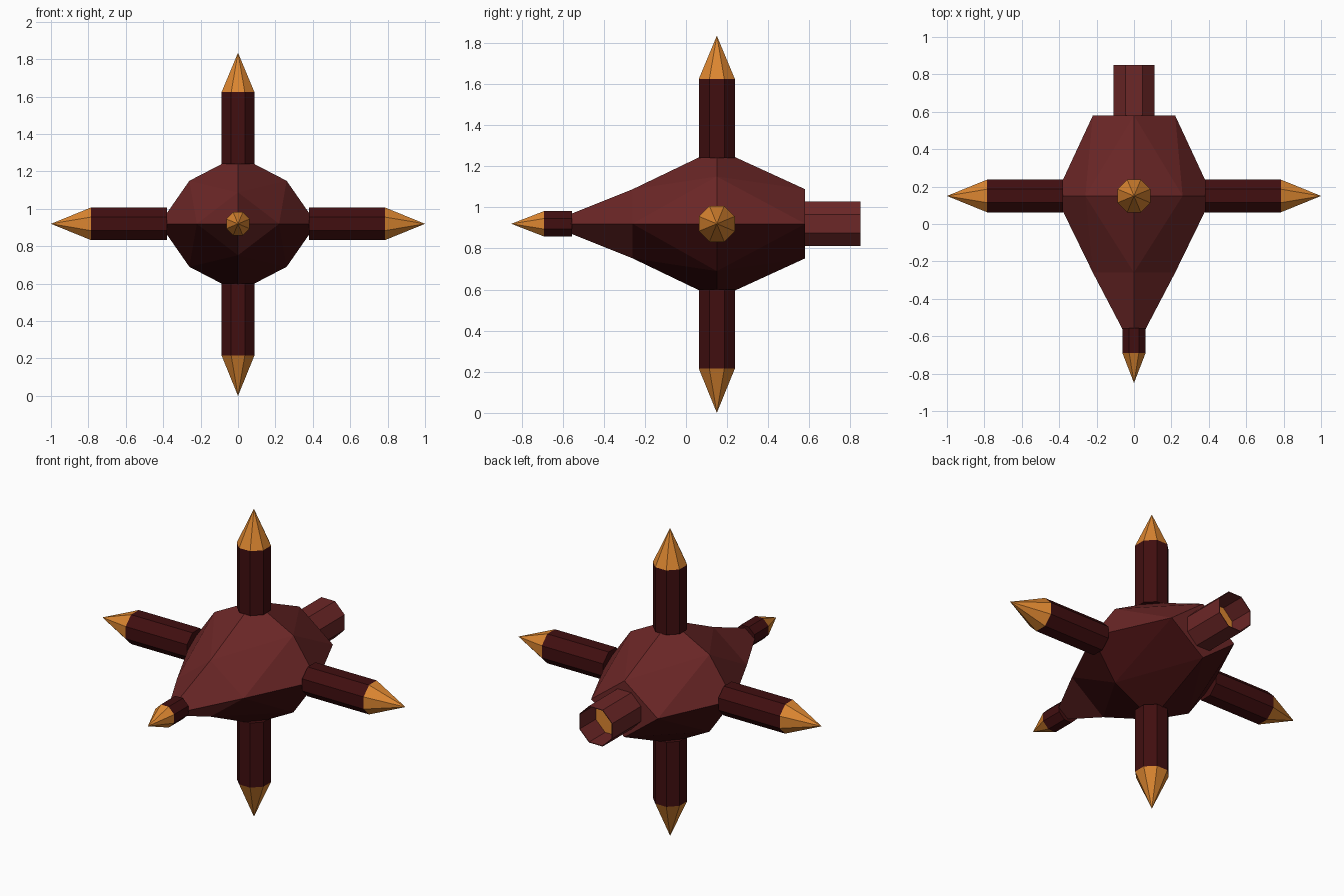
import bpy
import bmesh
from math import pi, cos
from mathutils import Matrix, Vector

if "Cube" in bpy.data.objects:
    bpy.data.objects.remove(bpy.data.objects["Cube"])

CENTRE = Vector((0, 0.15, 0.92))


def material(name, color):
    m = bpy.data.materials.new(name)
    m.use_nodes = True
    m.diffuse_color = (*color, 1)
    m.node_tree.nodes["Principled BSDF"].inputs["Base Color"].default_value = (*color, 1)
    return m


red = material("brick red", (0.15, 0.02, 0.02))
dark = material("dark red", (0.052, 0.0045, 0.005))
orange = material("orange", (0.72, 0.24, 0.03))


def finish(bm, name, mats):
    mesh = bpy.data.meshes.new(name)
    bm.to_mesh(mesh)
    bm.free()
    for m in mats:
        mesh.materials.append(m)
    obj = bpy.data.objects.new(name, mesh)
    bpy.context.collection.objects.link(obj)
    return obj


def lathe(name, direction, origin, rings, mats):
    """Eight-sided rings of (distance, half width, material of the band after it)."""
    bm = bmesh.new()
    spin = Vector(direction).to_track_quat('Z', 'Y').to_matrix().to_4x4()
    place = Matrix.Translation(origin) @ spin
    corner = 1 / cos(pi / 8)
    previous = None
    for dist, half, _ in rings:
        if half == 0:
            ring = [bm.verts.new(place @ Vector((0, 0, dist)))] * 8
        else:
            ring = [bm.verts.new(place @ (Matrix.Rotation((i + 0.5) * pi / 4, 3, 'Z')
                                          @ Vector((half * corner, 0, dist)))) for i in range(8)]
        if previous:
            last, index = previous
            for i in range(8):
                j = (i + 1) % 8
                corners = [last[i], last[j], ring[j], ring[i]]
                face = bm.faces.new(list(dict.fromkeys(corners)))
                face.material_index = index
        previous = (ring, _)
    return finish(bm, name, mats)


# Faceted body: each octant is a triangle split into four
bm = bmesh.new()
for sx in (-1, 1):
    for sz in (-1, 1):
        side, pole = (sx * 0.42, 0, 0), (0, 0, sz * 0.365)
        shoulder = (sx * 0.26, 0, sz * 0.23)
        for tip_y, mid_y in ((-0.83, -0.41), (0.43, 0.43)):
            tip = (0, tip_y, 0)
            flank, ridge = (sx * 0.22, mid_y, 0), (0, mid_y, sz * 0.168)
            for tri in ((side, shoulder, flank), (shoulder, pole, ridge),
                        (shoulder, ridge, flank), (flank, ridge, tip)):
                face = bm.faces.new([bm.verts.new(CENTRE + Vector(p)) for p in tri])
                is_end = tri[2] == tip
                face.material_index = 0 if sz > 0 or is_end else 1
bmesh.ops.remove_doubles(bm, verts=bm.verts, dist=0.001)
bmesh.ops.recalc_face_normals(bm, faces=bm.faces)
finish(bm, "body", [red, dark])

# Spikes: dark shaft with an orange point
for name, direction, base, neck, point, half in (
        ("left_spike", (1, 0, 0), 0.38, 0.785, 1.0, 0.0875),
        ("right_spike", (-1, 0, 0), 0.38, 0.785, 1.0, 0.0875),
        ("top_spike", (0, 0, 1), 0.32, 0.705, 0.915, 0.0875),
        ("bottom_spike", (0, 0, -1), 0.32, 0.705, 0.92, 0.0875),
        ("nose_spike", (0, -1, 0), 0.705, 0.84, 1.0, 0.062)):
    lathe(name, direction, CENTRE,
          [(base, 0, 0), (base, half, 0), (neck, half, 1), (point, 0, 1)], [dark, orange])

# Rear exhaust: open tube with a glowing floor set inside
lathe("exhaust_tube", (0, 1, 0), CENTRE,
      [(0.43, 0.109, 0), (0.70, 0.109, 0), (0.70, 0.105, 0), (0.55, 0.105, 1), (0.55, 0, 1)],
      [red, orange])
